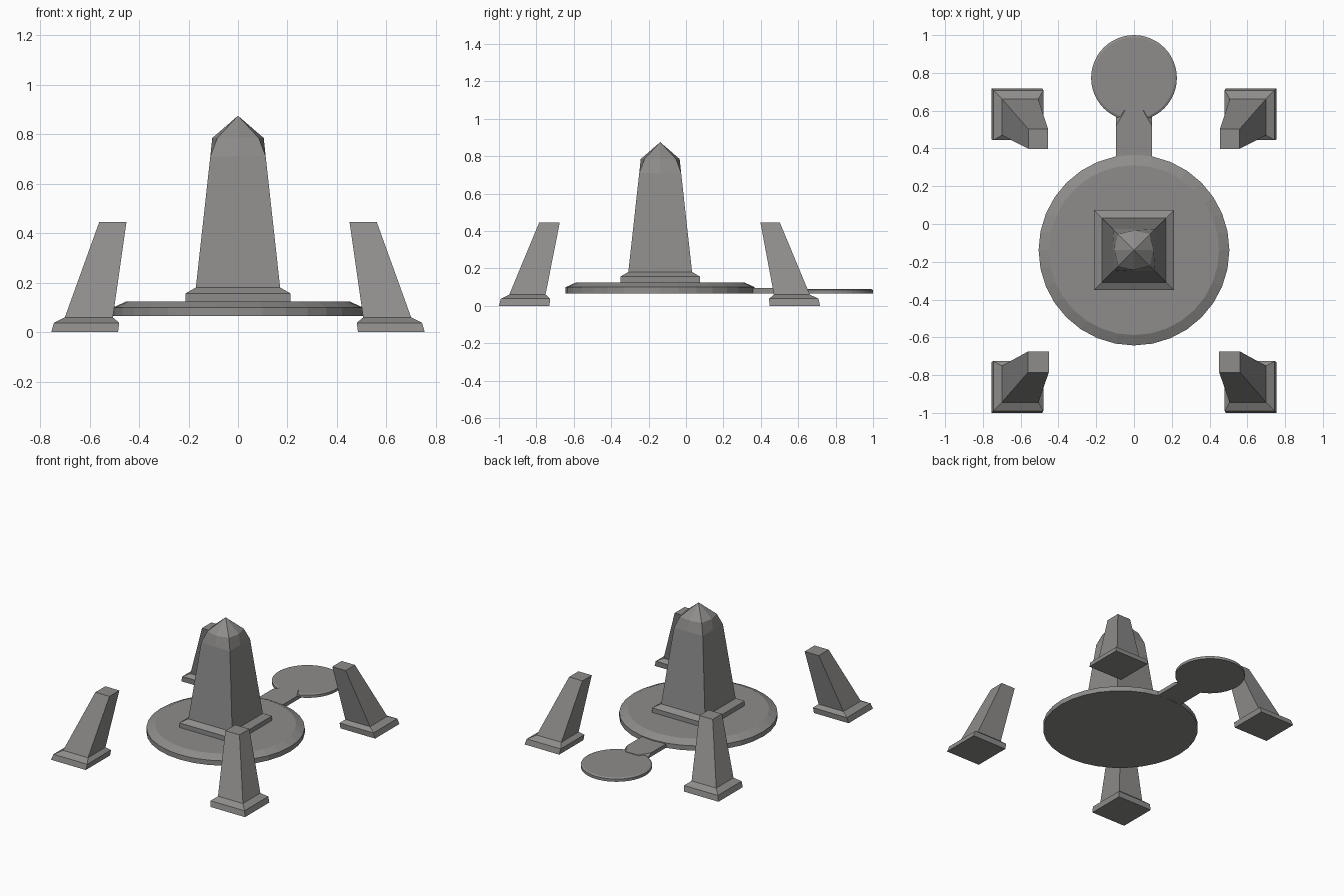
import bpy, bmesh
from math import sin, cos, pi

if "Cube" in bpy.data.objects:
    bpy.data.objects.remove(bpy.data.objects["Cube"], do_unlink=True)

# One weathered stone colour
STONE = (0.27, 0.265, 0.26, 1)
stone = bpy.data.materials.new("grey stone")
stone.use_nodes = True
stone.diffuse_color = STONE
bsdf = stone.node_tree.nodes["Principled BSDF"]
bsdf.inputs["Base Color"].default_value = STONE
bsdf.inputs["Roughness"].default_value = 0.9


def loft(name, rings, apex=None):
    """Skin a stack of equal-length rings; cap the ends or close to an apex."""
    bm = bmesh.new()
    layers = [[bm.verts.new(p) for p in ring] for ring in rings]
    n = len(layers[0])
    for low, high in zip(layers, layers[1:]):
        for i in range(n):
            j = (i + 1) % n
            bm.faces.new((low[i], low[j], high[j], high[i]))
    bm.faces.new(layers[0][::-1])
    if apex:
        tip = bm.verts.new(apex)
        for i in range(n):
            bm.faces.new((layers[-1][i], layers[-1][(i + 1) % n], tip))
    else:
        bm.faces.new(layers[-1])
    bmesh.ops.recalc_face_normals(bm, faces=bm.faces)
    mesh = bpy.data.meshes.new(name)
    bm.to_mesh(mesh)
    bm.free()
    mesh.materials.append(stone)
    obj = bpy.data.objects.new(name, mesh)
    bpy.context.collection.objects.link(obj)
    return obj


def square(cx, cy, z, h):
    return [(cx + sx * h, cy + sy * h, z)
            for sx, sy in ((-1, -1), (1, -1), (1, 1), (-1, 1))]


def octet(cy, z, corner, middle):
    """Square ring with an extra point in the middle of each side."""
    c, m = corner, middle
    pts = ((-c, -c), (0, -m), (c, -c), (m, 0), (c, c), (0, m), (-c, c), (-m, 0))
    return [(x, cy + y, z) for x, y in pts]


def circle(cy, z, r, n):
    return [(r * cos(2 * pi * i / n), cy + r * sin(2 * pi * i / n), z)
            for i in range(n)]


MID = -0.138

# Round platforms with chamfered rims
loft("main_platform", [circle(MID, z, r, 32)
                       for z, r in ((0.066, 0.505), (0.1, 0.505), (0.125, 0.45))])
loft("small_platform", [circle(0.773, z, r, 48)
                        for z, r in ((0.066, 0.227), (0.085, 0.227), (0.091, 0.215))])

# Walkway between the platforms, its end sloping into the small one
loft("walkway", [[(-0.095, 0.3, z), (0.095, 0.3, z), (0.095, side, z),
                  (tip, 0.6, z), (-tip, 0.6, z), (-0.095, side, z)]
                 for z, side, tip in ((0.067, 0.57, 0.095), (0.094, 0.52, 0.048))])

# Central obelisk: stepped plinth, tapering shaft, faceted point
loft("obelisk_plinth", [square(0, MID, z, h)
                        for z, h in ((0.12, 0.212), (0.157, 0.212), (0.18, 0.172))])
loft("obelisk", [octet(MID, 0.175, 0.171, 0.171),
                 octet(MID, 0.71, 0.112, 0.112),
                 octet(MID, 0.785, 0.084, 0.104)], apex=(0, MID, 0.875))

# Four corner pillars leaning inward: (z, x, y, half width) per ring
BACK = ((0, 0.62, 0.582, 0.135), (0.038, 0.612, 0.576, 0.132),
        (0.06, 0.603, 0.566, 0.096), (0.445, 0.507, 0.45, 0.052))
FRONT = ((0, 0.62, -0.865, 0.135), (0.038, 0.612, -0.858, 0.132),
         (0.06, 0.603, -0.848, 0.097), (0.445, 0.506, -0.73, 0.055))
for end, rings in (("back", BACK), ("front", FRONT)):
    for side, s in (("left", 1), ("right", -1)):
        loft(f"{end}_{side}_pillar", [square(s * x, y, z, h) for z, x, y, h in rings])
